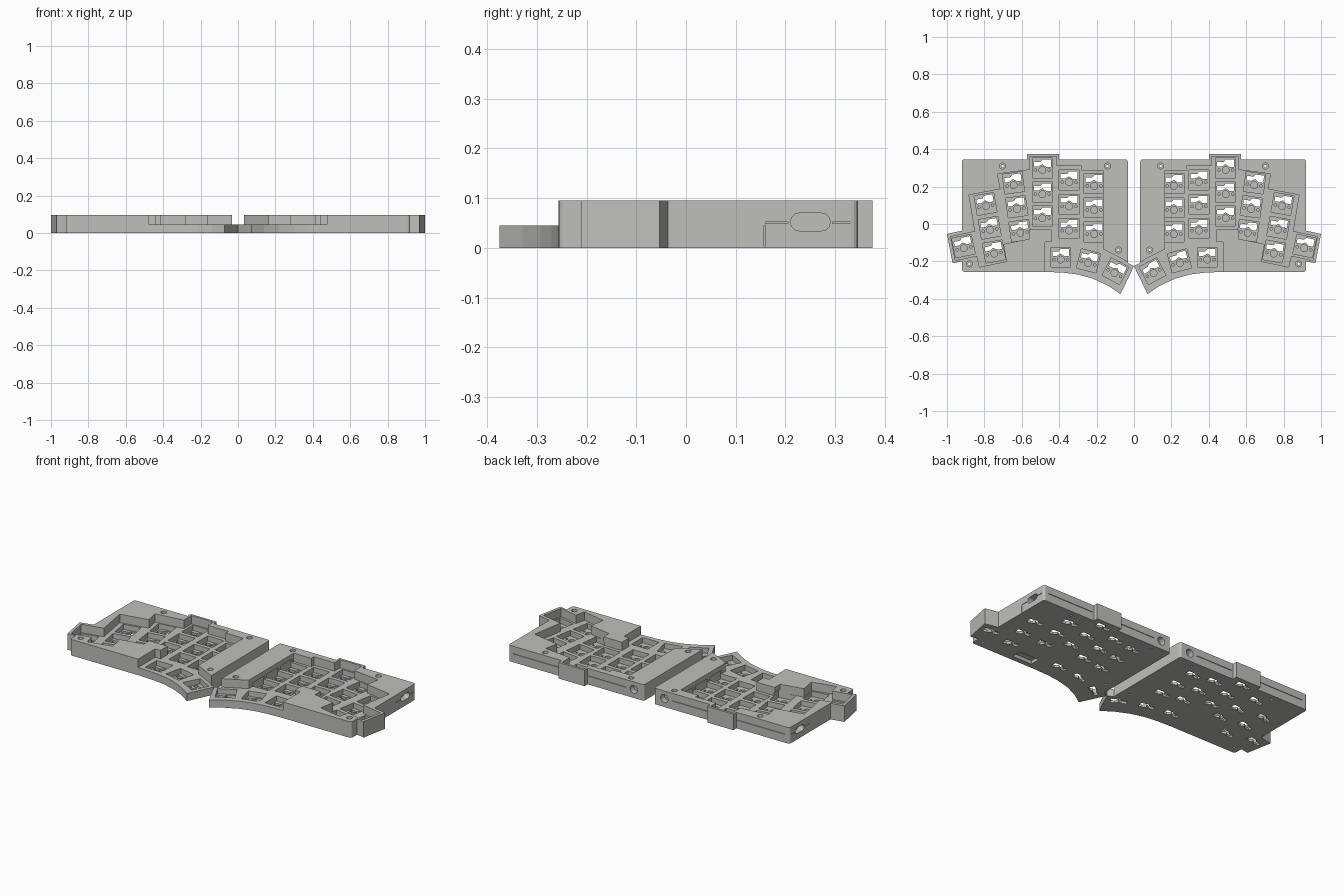
import bpy, bmesh, math
from mathutils import Matrix, Vector

cube = bpy.data.objects.get("Cube")
if cube:
    bpy.data.objects.remove(cube, do_unlink=True)

grey = bpy.data.materials.new("warm_grey_plastic")
grey.use_nodes = True
COLOUR = (0.52, 0.52, 0.49, 1)
grey.diffuse_color = COLOUR
grey.node_tree.nodes["Principled BSDF"].inputs["Base Color"].default_value = COLOUR

TOP, PLATE, FLOOR = 0.095, 0.045, 0.014
BACK, FRONT, INNER, OUTER = 0.346, -0.256, 0.033, 0.92

# Case footprint, including thumb wing, outer key box and rear bump
OUTLINE = [(0, -.225), (.072, -.375), (.14, -.329), (.22, -.292), (.3, -.27), (.38, -.26),
           (.475, FRONT), (OUTER, FRONT), (OUTER, -.2), (.97, -.21), (1, -.053),
           (OUTER, -.036), (OUTER, BACK), (.572, BACK), (.572, .375), (.402, .375),
           (.402, BACK), (INNER, BACK), (INNER, -.208)]
# Stepped well around the key columns, open at the front over the thumb wing
WELL = [(.165, -.135), (.165, .285), (.28, .285), (.28, .31), (.415, .31), (.415, .361),
        (.558, .361), (.558, .29), (.73, .268), (.714, .187), (.882, .155), (.85, -.04),
        (.98, -.068), (.955, -.195), (.84, -.17), (.826, -.23), (.682, -.2), (.698, -.107),
        (.56, -.08), (.56, -.03), (.44, -.03), (.44, -.097), (.475, -.097), (.475, -.42),
        (-.1, -.42), (-.1, -.27)]
# Key columns: top key position, tilt in degrees, number of keys
COLUMNS = [(.213, .216, 0, 3), (.347, .235, 0, 3), (.49, .3, 0, 3), (.645, .22, -8, 3),
           (.794, .107, -10, 3), (.912, -.118, -12, 1),
           (.392, -.178, 0, 1), (.243, -.197, 14, 1), (.099, -.252, 28, 1)]
PITCH = 0.129
SOCKET = [(-.045, .008), (-.02, .008), (0, .02), (.02, .006), (.045, .006), (.045, .045),
          (0, .045), (-.01, .032), (-.045, .032)]
SCREWS = [(.142, .31), (.703, .31), (.083, -.139), (.88, -.213)]


def prism(bm, pts, z0, z1, matrix=Matrix()):
    """Extrude a closed outline from z0 to z1."""
    base = bm.faces.new([bm.verts.new(matrix @ Vector((x, y, z0))) for x, y in pts])
    out = bmesh.ops.extrude_face_region(bm, geom=[base])["geom"]
    lift = matrix.to_3x3() @ Vector((0, 0, z1 - z0))
    bmesh.ops.translate(bm, verts=[g for g in out if isinstance(g, bmesh.types.BMVert)], vec=lift)


def circle(r, x=0, y=0, n=20):
    return [(x + r * math.cos(math.tau * i / n), y + r * math.sin(math.tau * i / n))
            for i in range(n)]


def slot(w, h, n=6):
    """Rounded slot of half width w and half height h."""
    arc = [math.pi * i / n - math.pi / 2 for i in range(n + 1)]
    right = [(w - h + h * math.cos(a), h * math.sin(a)) for a in arc]
    return right + [(-x, -y) for x, y in right]


def rect(x0, x1, y0, y1):
    return [(x0, y0), (x1, y0), (x1, y1), (x0, y1)]


def make_object(name, bm):
    bmesh.ops.recalc_face_normals(bm, faces=bm.faces[:])
    mesh = bpy.data.meshes.new(name)
    bm.to_mesh(mesh)
    bm.free()
    mesh.materials.append(grey)
    obj = bpy.data.objects.new(name, mesh)
    bpy.context.collection.objects.link(obj)
    return obj


def carve(obj, bm):
    """Subtract the cutter and bake the result."""
    cutter = make_object("cutter", bm)
    cutter.hide_render = True
    mod = obj.modifiers.new("carve", "BOOLEAN")
    mod.operation, mod.solver, mod.object = "DIFFERENCE", "EXACT", cutter
    graph = bpy.context.evaluated_depsgraph_get()
    mesh = bpy.data.meshes.new_from_object(obj.evaluated_get(graph))
    obj.modifiers.clear()
    obj.data = mesh
    bpy.data.objects.remove(cutter, do_unlink=True)


def build_half(name, side):
    def flip(pts):
        return [(side * x, y) for x, y in pts]

    keys = []
    for x, y, tilt, count in COLUMNS:
        spin = Matrix.Rotation(math.radians(tilt) * side, 4, "Z")
        for i in range(count):
            keys.append(Matrix.Translation((side * x, y, 0)) @ spin
                        @ Matrix.Translation((0, -PITCH * i, 0)))

    # Case block with rounded main corners
    bm = bmesh.new()
    prism(bm, flip(OUTLINE), 0, TOP)
    corners = [(side * OUTER, BACK), (side * OUTER, FRONT), (side * INNER, BACK)]
    edges = [e for e in bm.edges
             if any(all((v.co.xy - Vector(c)).length < .001 for v in e.verts) for c in corners)]
    bmesh.ops.bevel(bm, geom=edges, offset=.014, segments=4, profile=.5, affect="EDGES")
    case = make_object(name, bm)

    # Key well
    bm = bmesh.new()
    prism(bm, flip(WELL), PLATE, TOP + .05)
    carve(case, bm)

    # Square switch pockets and screw counterbores
    bm = bmesh.new()
    for m in keys:
        prism(bm, rect(-.053, .053, -.053, .053), FLOOR, PLATE + .02, m)
    for x, y in SCREWS:
        prism(bm, circle(.016, side * x, y), .06, TOP + .02)
    carve(case, bm)

    # Socket openings, switch post holes and screw shafts
    bm = bmesh.new()
    for m in keys:
        prism(bm, SOCKET, -.02, FLOOR + .01, m)
        prism(bm, circle(.018, 0, -.012), .004, FLOOR + .01, m)
        for x in (-.037, .037):
            prism(bm, circle(.007, x, -.012, 10), .004, FLOOR + .01, m)
    for x, y in SCREWS:
        prism(bm, circle(.007, side * x, y, 12), -.02, .08)
    carve(case, bm)

    # Cable port on the outer end, round jack hole at the back
    bm = bmesh.new()
    to_side = Matrix(((0, 0, 1, 0), (1, 0, 0, .25), (0, 1, 0, .052), (0, 0, 0, 1)))
    prism(bm, slot(.04, .018), side * (OUTER - .035), side * (OUTER + .02), to_side)
    to_back = Matrix(((1, 0, 0, side * .1), (0, 0, 1, 0), (0, 1, 0, .05), (0, 0, 0, 1)))
    prism(bm, circle(.024), BACK - .035, BACK + .02, to_back)
    # Seam grooves on the back and on the outer end
    for x0, x1 in ((.15, .395), (.58, .89)):
        prism(bm, flip(rect(x0, x1, BACK - .004, BACK + .01)), .049, .052)
    for y0, y1, z0, z1 in ((.16, .205, .049, .052), (.295, .33, .049, .052),
                           (.157, .16, .004, .045)):
        prism(bm, flip(rect(OUTER - .004, OUTER + .01, y0, y1)), z0, z1)
    # Recess under the left half
    if side > 0:
        prism(bm, rect(.53, .66, -.225, -.165), -.02, .02)
    carve(case, bm)
    return case


build_half("left_case_half", 1)
build_half("right_case_half", -1)
